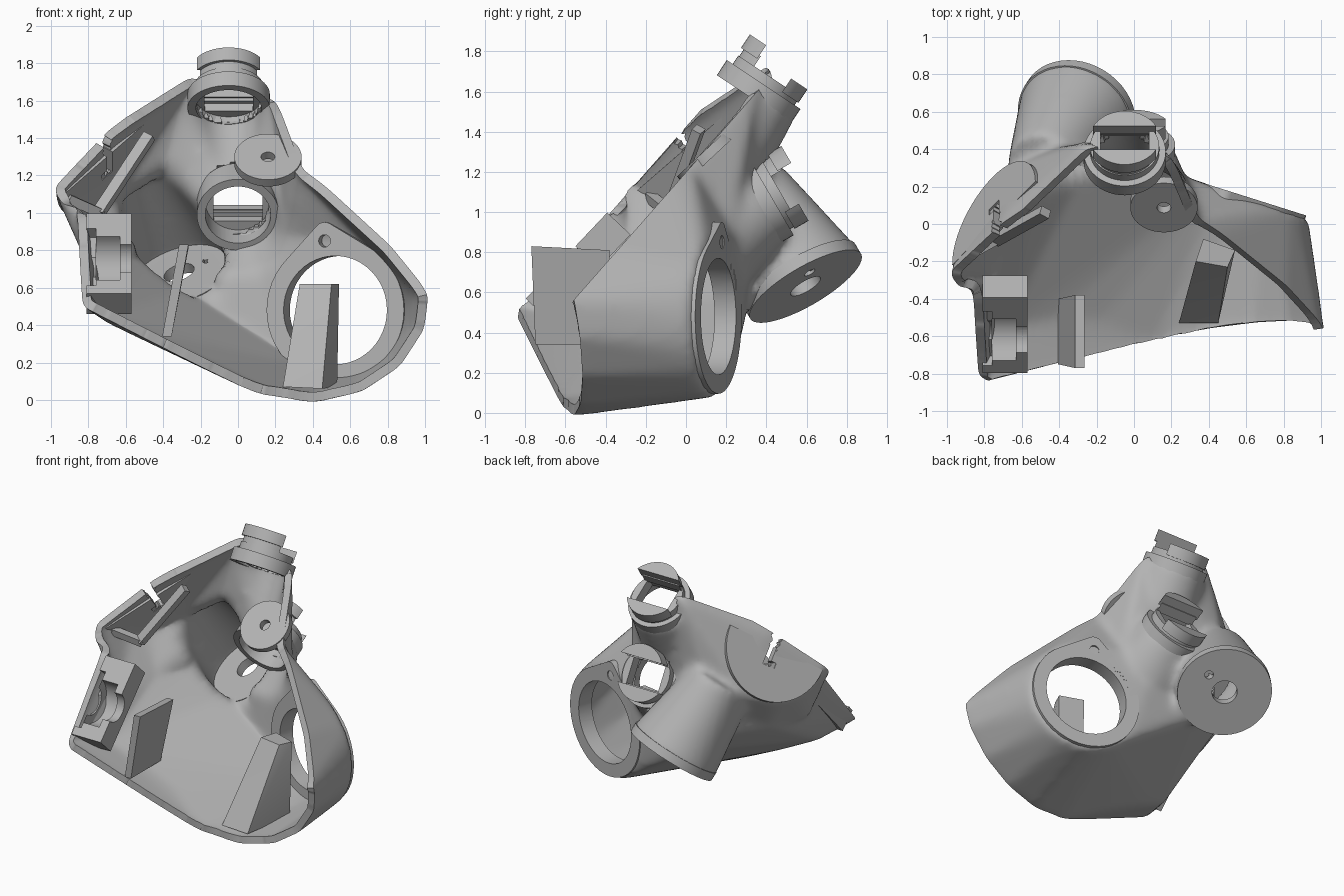
import bpy, bmesh, math
from mathutils import Vector

cube = bpy.data.objects.get("Cube")
if cube:
    bpy.data.objects.remove(cube, do_unlink=True)

grey = bpy.data.materials.new("plain_grey")
grey.use_nodes = True
grey.diffuse_color = (0.45, 0.45, 0.45, 1)
for node in grey.node_tree.nodes:
    if node.type == 'BSDF_PRINCIPLED':
        node.inputs["Base Color"].default_value = (0.45, 0.45, 0.45, 1)
        node.inputs["Roughness"].default_value = 0.6


# ---------- helpers ----------
def add_hull(bm, pts):
    verts = [bm.verts.new(p) for p in pts]
    res = bmesh.ops.convex_hull(bm, input=verts, use_existing_faces=False)
    dead = {g for g in res["geom_interior"] + res["geom_unused"]
            if isinstance(g, bmesh.types.BMVert)}
    if dead:
        bmesh.ops.delete(bm, geom=list(dead), context='VERTS')


def make(name, bm):
    bmesh.ops.recalc_face_normals(bm, faces=bm.faces[:])
    me = bpy.data.meshes.new(name)
    bm.to_mesh(me)
    bm.free()
    ob = bpy.data.objects.new(name, me)
    bpy.context.scene.collection.objects.link(ob)
    return ob


def bake(ob):
    bpy.context.view_layer.update()
    dg = bpy.context.evaluated_depsgraph_get()
    me = bpy.data.meshes.new_from_object(ob.evaluated_get(dg))
    ob.modifiers.clear()
    ob.data = me


def finish(ob, angle=35):
    ob.data.materials.clear()
    ob.data.materials.append(grey)
    for p in ob.data.polygons:
        p.use_smooth = True
        p.material_index = 0
    ob.data.set_sharp_from_angle(angle=math.radians(angle))
    return ob


def hull_part(name, pts):
    bm = bmesh.new()
    add_hull(bm, pts)
    return finish(make(name, bm))


class Frame:
    """Local axes on a mount: u across, v up, n outward."""
    def __init__(self, c, n, up):
        self.c, self.n = Vector(c), Vector(n).normalized()
        up = Vector(up)
        self.v = (up - self.n * up.dot(self.n)).normalized()
        self.u = self.v.cross(self.n)

    def at(self, a, b, d):
        return self.c + self.u * a + self.v * b + self.n * d

    def local(self, p):
        d = p - self.c
        return d.dot(self.u), d.dot(self.v), d.dot(self.n)

    def prism(self, name, outline, d0, d1):
        return hull_part(name, [self.at(a, b, d) for d in (d0, d1) for a, b in outline])

    def ring(self, r, d, a=0, b=0):
        return [self.at(p, q, d) for p, q in circle(r, a, b)]


def circle(r, a=0, b=0, n=48):
    return [(a + r * math.cos(2 * math.pi * i / n), b + r * math.sin(2 * math.pi * i / n))
            for i in range(n)]


def rect(a0, a1, b0, b1):
    return [(a0, b0), (a1, b0), (a1, b1), (a0, b1)]


def cut(ob, *cutters):
    for c in cutters:
        m = ob.modifiers.new("cut", 'BOOLEAN')
        m.operation, m.solver, m.object = 'DIFFERENCE', 'EXACT', c
        bake(ob)
        bpy.data.objects.remove(c, do_unlink=True)
    return finish(ob)


# ---------- frames of the attached mounts ----------
Z = (0, 0, 1)
port = Frame((0.55, 0.15, 0.48), (0.3, 0.95, 0), Z)
foot = Frame((-0.3, 0.59, 0.64), (0.3, 0.48, -0.82), Z)
mid = Frame((0.0, 0.4, 1.06), (0, 0.86, 0.5), Z)
top = Frame((-0.05, 0.37, 1.61), (0, 0.55, 0.83), Z)
side = Frame((-0.74, 0, 1.32), (-0.8, 0.44, 0.41), (0.6, 0.6, 0.52))
tab = Frame((0.16, 0.087, 1.3), (0, -0.68, 0.73), Z)
half_disc = [p for p in circle(0.37) if p[0] < 0.01]

# ---------- shell: hulls fused, smoothed, trimmed, thickened ----------
lower_rim = [(0.35, 0.03, 1.23), (0.6, -0.2, 0.97), (0.81, -0.35, 0.81), (1.02, -0.57, 0.55),
             (1.0, -0.54, 0.38), (0.87, -0.54, 0.18), (0.66, -0.54, 0.04), (0.4, -0.56, -0.02),
             (0.1, -0.63, 0.03), (-0.2, -0.73, 0.18), (-0.55, -0.84, 0.37),
             (-0.84, -0.85, 0.5), (-0.82, -0.5, 0.85), (-0.86, -0.32, 1.0)]
upper_rim = [(0.21, 0.35, 1.62), (0.23, 0.22, 1.45), (0.35, 0.03, 1.23),
             (-0.25, 0.44, 1.72), (-0.7, 0.03, 1.43), (-0.99, -0.25, 1.13)]


def forward(pts):
    return pts + [(x, y - 0.12, z + 0.04) for x, y, z in pts]


bm = bmesh.new()
add_hull(bm, forward(lower_rim) + port.ring(0.4, 0)
         + [(-0.3, 0.3, 0.55), (-0.5, 0.36, 0.75), (-0.7, 0.0, 0.72), (0.05, 0.33, 0.9),
            (-0.72, -0.55, 0.42), (-0.48, -0.5, 0.31), (-0.2, -0.5, 0.18)])
add_hull(bm, forward(upper_rim) + [side.at(a, b, -0.02) for a, b in half_disc]
         + [(0.05, 0.34, 1.25), (0.1, 0.33, 0.9), (-0.25, 0.42, 1.25), (-0.5, 0.4, 1.0),
            (-0.8, -0.3, 0.7), (-0.68, 0.0, 0.7), (0.3, 0.22, 0.85)])
add_hull(bm, foot.ring(0.325, 0) + foot.ring(0.24, -0.5, -0.04, -0.06)
         + foot.ring(0.2, -0.6))
add_hull(bm, mid.ring(0.21, 0) + mid.ring(0.3, -0.25))
add_hull(bm, top.ring(0.22, 0) + top.ring(0.25, -0.3))
shell = make("shell", bm)
m = shell.modifiers.new("fuse", 'REMESH')
m.mode, m.voxel_size = 'VOXEL', 0.026
m = shell.modifiers.new("soften", 'SMOOTH')
m.factor, m.iterations = 0.5, 13
bake(shell)

bm = bmesh.new()
bm.from_mesh(shell.data)


def trim(co, no):
    bmesh.ops.bisect_plane(bm, geom=bm.verts[:] + bm.edges[:] + bm.faces[:],
                           plane_co=co, plane_no=no, clear_outer=True)


def lift(x):
    # the rim stands further forward on the bracket side
    return 0.2 * min(1, max(0, (-0.1 - x) / 0.5))


trim((0.4, -0.56, 0), (0.16, -0.97, -0.17))
for v in bm.verts:
    v.co.y += lift(v.co.x)
trim((0, -0.57, 0.55), (0, -0.75, 0.66))
for v in bm.verts:
    v.co.y -= lift(v.co.x)


def open_shell(f, inside):
    gone = []
    for face in bm.faces:
        a, b, d = f.local(face.calc_center_median())
        if abs(d) < 0.1 and inside(a, b):
            gone.append(face)
    bmesh.ops.delete(bm, geom=gone, context='FACES')


# openings behind the mounts, and the slot in the side plate
for f, r in ((port, 0.33), (foot, 0.16), (mid, 0.18), (top, 0.18)):
    open_shell(f, lambda a, b: math.hypot(a, b) < r)
open_shell(side, lambda a, b: -0.14 < a < 0.1 and -0.01 < b < 0.06)
bm.to_mesh(shell.data)
bm.free()
m = shell.modifiers.new("wall", 'SOLIDIFY')
m.thickness, m.offset = 0.05, -1
bake(shell)
finish(shell, 45)

# ---------- large round port with pointed lug ----------
cut(port.prism("port_ring", circle(0.385) + circle(0.06, 0.06, 0.41), -0.1, 0.012),
    port.prism("c", circle(0.29), -0.3, 0.2),
    port.prism("c", circle(0.033, 0.06, 0.37), -0.3, 0.2))

# ---------- foot disc ----------
cut(foot.prism("foot_disc", circle(0.32), -0.05, 0.012),
    foot.prism("c", circle(0.085), -0.2, 0.2),
    foot.prism("c", circle(0.03, -0.12, 0.12), -0.2, 0.2))

# ---------- two twist-lock mounts ----------
for name, f, lip_depth in (("middle", mid, -0.14), ("top", top, -0.06)):
    cut(f.prism(name + "_flange", circle(0.22), lip_depth, 0.03),
        f.prism("c", circle(0.175), -0.3, 0.3))
    cut(f.prism(name + "_collar", circle(0.185), 0.0, 0.08),
        f.prism("c", rect(-0.13, 0.13, -0.12, 0.11), -0.2, 0.3))
    for end, sign, h in (("upper", 1, 0.17), ("lower", -1, 0.1)):
        seg = [(a, b) for a, b in circle(0.195) if b * sign > 0.095]
        neck = [(a * 0.9, b * 0.92) for a, b in seg]
        f.prism(name + "_" + end + "_clip_neck", neck, 0.07, h - 0.03)
        f.prism(name + "_" + end + "_clip", seg, h - 0.05, h + 0.03)

# ---------- round screw tab on the rim ----------
cut(tab.prism("screw_tab", circle(0.18), -0.05, 0.0),
    tab.prism("c", circle(0.037), -0.2, 0.2))

# ---------- side plate with slot, and the lip inside it ----------
cut(side.prism("side_plate", half_disc, -0.05, 0.012),
    side.prism("c", rect(-0.14, 0.1, 0.0, 0.05), -0.2, 0.2),
    side.prism("c", rect(-0.14, -0.1, -0.04, 0.05), -0.2, 0.2))
lip = [Vector(p) for p in ((-0.9, -0.2, 1.07), (-0.72, -0.1, 0.99), (-0.45, 0.05, 1.4))]
for name, p, q in (("lower_lip", lip[0], lip[1]), ("rear_lip", lip[1], lip[2])):
    across = (q - p).cross(side.n).normalized() * 0.025
    hull_part(name, [e + side.n * d + across * s for e in (p, q)
                     for d in (0, 0.06) for s in (-1, 1)])

# ---------- cradle bracket ----------
cradle = Frame((-0.69, -0.59, 0.73), (-1, 0, 0), (0, 0.69, 0.73))
cut(cradle.prism("cradle_bracket", rect(-0.12, 0.04, -0.26, 0.33), -0.12, 0.12),
    cradle.prism("c", circle(0.1, 0.04), -0.3, 0.3),
    cradle.prism("c", circle(0.16, 0.04), -0.06, 0.07),
    cradle.prism("c", rect(-0.03, 0.1, -0.2, 0.22), 0.07, 0.3))

# ---------- inner ribs ----------
rib = [(-0.29, -0.77, 0.83), (-0.29, -0.38, 0.81), (-0.38, -0.75, 0.34), (-0.38, -0.4, 0.34)]
hull_part("upright_rib", [(x + s, y, z) for x, y, z in rib for s in (-0.025, 0.025)])
hull_part("wedge_rib", [(0.37, -0.08, 0.62), (0.54, -0.14, 0.62), (0.33, -0.2, 0.62),
                        (0.5, -0.23, 0.62), (0.24, -0.53, 0.07), (0.45, -0.53, 0.06),
                        (0.53, -0.15, 0.07), (0.37, -0.1, 0.07)])
